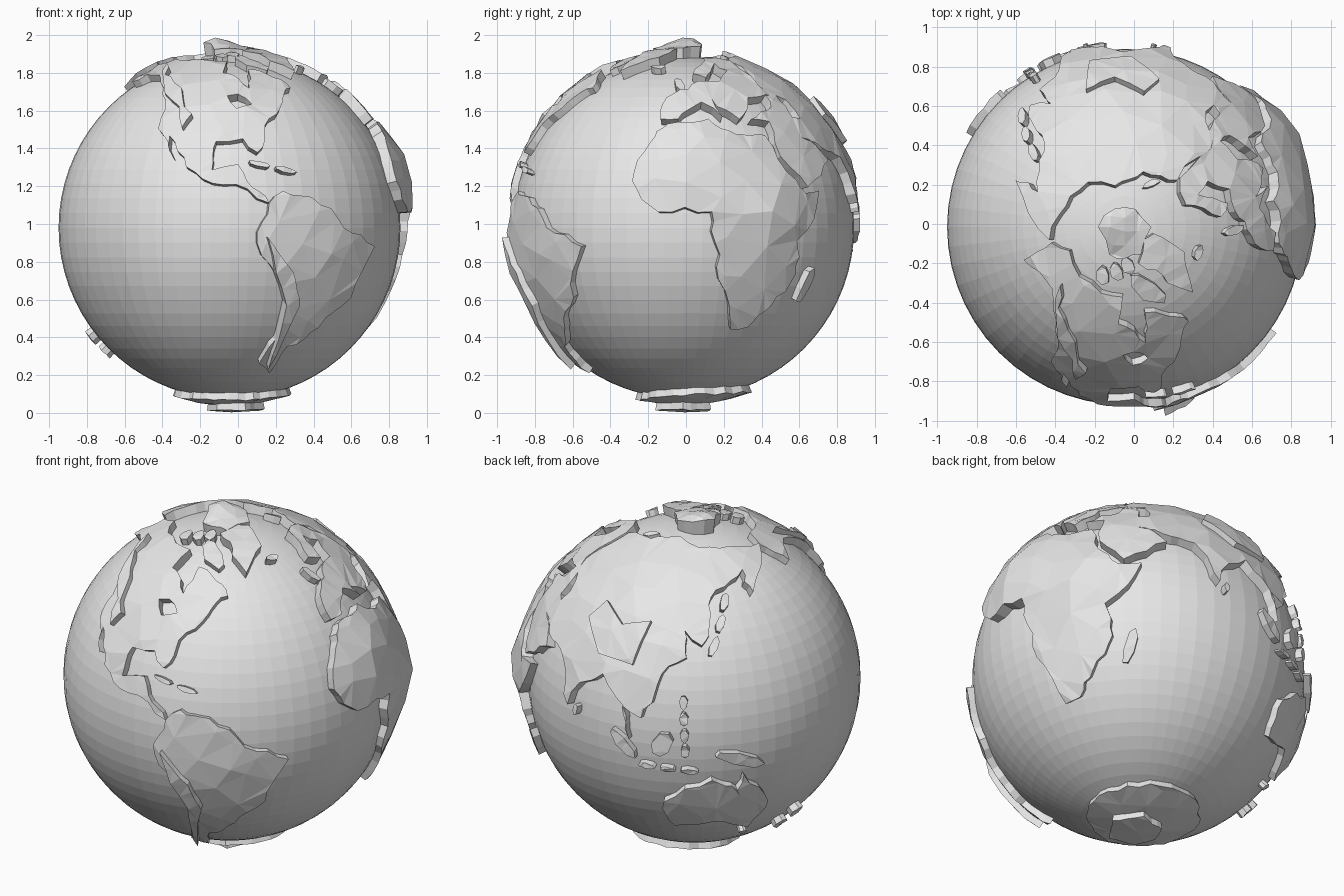
import bpy
import bmesh
import random
from math import radians, degrees, sin, cos, acos, atan2, hypot, exp, tau
from mathutils import Vector
from mathutils.geometry import delaunay_2d_cdt

random.seed(4)
cube = bpy.data.objects.get("Cube")
if cube:
    bpy.data.objects.remove(cube, do_unlink=True)

CENTRE = Vector((-0.045, -0.015, 0.98))
SEA_RADIUS = 0.905
LAND_RADIUS = 0.943
HIGH_RADIUS = 0.957
PLATEAU_RADIUS = 0.978
GREY = (0.8, 0.8, 0.8, 1)

clay = bpy.data.materials.new("plain grey")
clay.use_nodes = True
clay.diffuse_color = GREY
clay.node_tree.nodes["Principled BSDF"].inputs["Base Color"].default_value = GREY


def direction(lat, lon):
    """Unit vector for a latitude and longitude in degrees."""
    a, b = radians(lat), radians(lon)
    return Vector((cos(a) * cos(b), cos(a) * sin(b), sin(a)))


def finish(name, bm):
    """Turn a bmesh into a grey object placed at the globe centre."""
    mesh = bpy.data.meshes.new(name)
    bm.to_mesh(mesh)
    bm.free()
    mesh.materials.append(clay)
    obj = bpy.data.objects.new(name, mesh)
    obj.location = CENTRE
    bpy.context.scene.collection.objects.link(obj)


def roughen(loop, amount):
    """Split long stretches of coast and push their midpoints sideways."""
    result = []
    for start, end in zip(loop, loop[1:] + loop[:1]):
        result.append(start)
        along = end - start
        if along.length > 0.08:
            sideways = Vector((-along.y, along.x))
            result.append((start + end) / 2 + sideways * random.uniform(-amount, amount))
    return result


def land(name, coast, radius=LAND_RADIUS, lakes=(), bumps=(), step=0.17, jagged=0.14):
    """Raised slab on the globe bounded by a coast, with optional lakes and hills."""
    middle = sum((direction(*p) for p in coast), Vector()).normalized()
    turn = Vector((0, 0, 1)).rotation_difference(middle)

    def flatten(point):
        d = turn.inverted() @ direction(*point)
        angle = acos(max(-1, min(1, d.z)))
        return Vector((d.x, d.y)) * (angle / max(hypot(d.x, d.y), 1e-6))

    def wrap(p):
        angle = max(p.length, 1e-6)
        spread = sin(angle) / angle
        return turn @ Vector((p.x * spread, p.y * spread, cos(angle)))

    # Coast and lake loops, followed by a loose grid of inland points
    points, loops = [], []
    for outline in (coast, *lakes):
        loop = [flatten(p) for p in outline]
        for _ in range(2):
            loop = roughen(loop, jagged)
        loops.append(list(range(len(points), len(points) + len(loop))))
        points += loop
    count = int(max(p.length for p in points) / step)
    for i in range(-count, count + 1):
        for j in range(-count, count + 1):
            wobble = Vector((random.uniform(-1, 1), random.uniform(-1, 1))) / 4
            points.append((Vector((i, j)) + wobble) * step)
    # Output type two keeps the triangles inside the coast and outside the lakes
    flat, _, faces, *_ = delaunay_2d_cdt(points, [], loops, 2, 1e-5)

    bm = bmesh.new()
    verts = [bm.verts.new(wrap(p) * (SEA_RADIUS - 0.025)) for p in flat]
    for face in faces:
        bm.faces.new([verts[i] for i in face])
    bmesh.ops.delete(bm, geom=[v for v in bm.verts if not v.link_faces], context="VERTS")
    raised = bmesh.ops.extrude_face_region(bm, geom=bm.faces[:])["geom"]
    for v in raised:
        if isinstance(v, bmesh.types.BMVert):
            d = v.co.normalized()
            hill = sum(height * exp(-(degrees(d.angle(direction(lat, lon))) / width) ** 2)
                       for lat, lon, height, width in bumps)
            v.co = d * (radius + hill + random.uniform(-0.005, 0.005))
    bmesh.ops.recalc_face_normals(bm, faces=bm.faces[:])
    finish(name, bm)


def island(name, lat, lon, length, width, heading=0):
    """Small seven-sided island; heading turns its long axis from north to east."""
    shape = []
    h = radians(heading)
    for k in range(7):
        u = length / 2 * cos(tau * k / 7) * random.uniform(0.85, 1.1)
        v = width / 2 * sin(tau * k / 7) * random.uniform(0.85, 1.1)
        shape.append((lat + u * cos(h) - v * sin(h),
                      lon + (u * sin(h) + v * cos(h)) / cos(radians(lat))))
    land(name, shape, jagged=0)


def island_chain(name, start, end, count, width):
    """Row of islands evenly spaced from start to end, lying along the row."""
    north = end[0] - start[0]
    east = (end[1] - start[1]) * cos(radians(start[0]))
    for k in range(count):
        t = (k + 0.5) / count
        lat, lon = (a + (b - a) * t for a, b in zip(start, end))
        island(f"{name}_{k + 1}", lat, lon, hypot(north, east) / count * 0.85, width,
               degrees(atan2(east, north)))


# Ocean ball
ball = bmesh.new()
bmesh.ops.create_uvsphere(ball, u_segments=56, v_segments=36, radius=SEA_RADIUS)
finish("ocean", ball)

# Continents
land("africa", [
    (35, -6), (37, 10), (31, 20), (31, 32), (15, 40), (11, 43), (12, 51), (-4, 39),
    (-15, 41), (-26, 33), (-34, 26), (-35, 19), (-17, 12), (-1, 9), (5, 9), (5, -8),
    (15, -17), (28, -12)], bumps=[(20, 4, 0.06, 16), (6, 30, 0.065, 13)])

land("europe", [
    (37, -9), (43, -9), (48, -4), (54, 8), (54, 20), (60, 29), (65, 24), (56, 13),
    (59, 6), (70, 20), (67, 42), (47, 46), (46, 31), (37, 23), (45, 13), (38, 16),
    (44, 8), (37, -2)], radius=HIGH_RADIUS)

land("asia", [
    (68, 42), (72, 72), (77, 104), (72, 130), (69, 170), (66, 190), (51, 157), (60, 158),
    (54, 137), (43, 132), (35, 128), (40, 121), (31, 122), (22, 112), (10, 107),
    (13, 100), (2, 103), (16, 97), (22, 91), (8, 78), (21, 72), (25, 62), (30, 49),
    (22, 60), (13, 45), (28, 35), (36, 36), (37, 28), (42, 41), (47, 42)],
    radius=HIGH_RADIUS, lakes=[[(47, 49), (45, 53), (37, 54), (38, 50)]])

land("north_america", [
    (66, -168), (71, -157), (68, -110), (68, -92), (59, -94), (51, -80), (62, -77),
    (59, -66), (52, -56), (45, -65), (35, -76), (25, -80), (30, -85), (29, -95),
    (19, -96), (21, -87), (15, -84), (8, -77), (14, -92), (20, -105), (31, -113),
    (23, -110), (34, -119), (48, -124), (59, -140), (55, -162)],
    bumps=[(58, -105, 0.02, 16)], lakes=[[(47, -91), (48, -86), (44, -80), (42, -87)]])

land("south_america", [
    (12, -72), (10, -62), (0, -50), (-6, -35), (-23, -42), (-34, -53), (-42, -64),
    (-55, -67), (-50, -75), (-18, -70), (-5, -81), (8, -77)])

land("australia", [
    (-11, 142), (-25, 153), (-38, 148), (-32, 133), (-35, 117), (-22, 114), (-12, 131),
    (-17, 140)])

land("greenland", [(60, -44), (70, -23), (81, -13), (83, -33), (78, -70), (68, -53)],
     radius=HIGH_RADIUS)

# Polar land: rings whose edge swells towards one side
land("antarctica", [(-71 + 4 * cos(radians(lon - 80)), lon) for lon in range(0, 360, 20)])
land("polar_plateau", [(-81 + 2 * cos(radians(lon)), lon) for lon in range(0, 360, 60)],
     radius=PLATEAU_RADIUS, jagged=0.05)
land("arctic_peak", [(82 + 2 * sin(radians(lon)), lon) for lon in range(0, 360, 60)],
     radius=HIGH_RADIUS, bumps=[(86, 170, 0.055, 6)], step=0.07)

# High plateaus and mountain ranges
land("asian_plateau", [(42, 106), (39, 94), (45, 82), (38, 77), (28, 88), (27, 102)],
     radius=PLATEAU_RADIUS, bumps=[(40, 88, 0.012, 8)], jagged=0)
land("western_range", [(63, -138), (52, -119), (38, -105), (33, -108), (47, -121)],
     radius=PLATEAU_RADIUS)
land("southern_range", [(-3, -78), (-14, -69), (-25, -65), (-50, -71), (-25, -70)],
     radius=PLATEAU_RADIUS, jagged=0.04)

# Large islands
island("madagascar", -19, 47, 14, 4, 18)
island("borneo", 1, 114, 10, 7, 30)
island("new_guinea", -5, 141, 18, 5, 108)
island("baffin_island", 69, -72, 16, 6, -35)
island("iceland", 65, -19, 3, 5)
island("britain", 54, -2, 8, 3, -15)
island("sri_lanka", 7, 81, 4, 2)
island("tasmania", -42, 147, 3, 3)

# Island chains
island_chain("western_sunda", (5, 95), (-6, 106), 1, 4)
island_chain("eastern_sunda", (-7, 105), (-9, 127), 3, 2)
island_chain("eastern_tropics", (19, 121), (-4, 122), 4, 3)
island_chain("eastern_arc", (31, 131), (54, 143), 3, 3)
island_chain("southern_pair", (-47, 167), (-35, 176), 2, 5)
island_chain("caribbean", (22, -84), (18, -66), 2, 2)
island_chain("northern_passage", (72, -122), (79, -80), 3, 6)
island_chain("northern_arc", (71, 53), (77, 66), 1, 2)
